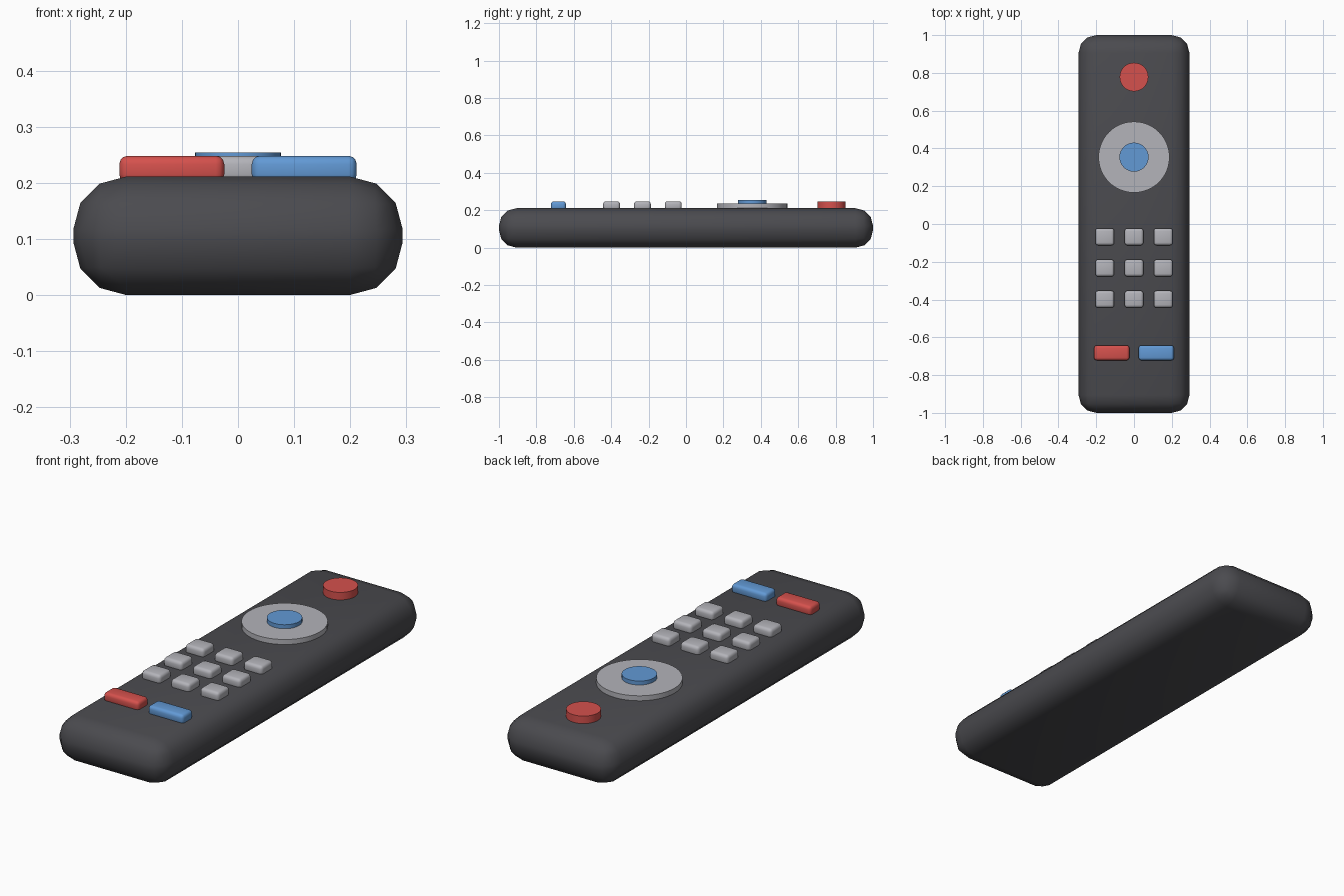
import bpy
import math

if "Cube" in bpy.data.objects:
    bpy.data.objects.remove(bpy.data.objects["Cube"])


def material(name, srgb):
    m = bpy.data.materials.new(name)
    m.diffuse_color = [(c / 255) ** 2.2 for c in srgb] + [1]
    m.use_nodes = True
    m.node_tree.nodes["Principled BSDF"].inputs["Base Color"].default_value = m.diffuse_color
    return m


DARK = material("charcoal plastic", (76, 76, 80))
GREY = material("light grey rubber", (178, 178, 184))
RED = material("red rubber", (212, 82, 78))
BLUE = material("blue rubber", (98, 152, 212))


def finish(name, mat):
    ob = bpy.context.object
    ob.name = name
    ob.data.materials.append(mat)
    return ob


def block(name, mat, center, size, bevel, segments):
    """Box with rounded edges, smooth shaded."""
    bpy.ops.mesh.primitive_cube_add(size=1, location=center)
    ob = finish(name, mat)
    ob.scale = size
    bpy.ops.object.transform_apply(location=False, rotation=False, scale=True)
    mod = ob.modifiers.new("rounded edges", 'BEVEL')
    mod.width, mod.segments = bevel, segments
    bpy.ops.object.modifier_apply(modifier=mod.name)
    bpy.ops.object.shade_smooth_by_angle(angle=math.radians(40))
    return ob


def disc(name, mat, y, radius, z0, z1, sides):
    bpy.ops.mesh.primitive_cylinder_add(vertices=sides, radius=radius, depth=z1 - z0,
                                        location=(0, y, (z0 + z1) / 2))
    finish(name, mat)
    bpy.ops.object.shade_smooth_by_angle(angle=math.radians(30))


TOP = 0.211      # top face of the casing
KEY_TOP = 0.248  # top of the raised keys
SUNK = 0.2       # keys reach slightly into the casing
KEY_Z, KEY_H = (KEY_TOP + SUNK) / 2, KEY_TOP - SUNK

# Casing
block("casing", DARK, (0, 0, TOP / 2), (0.587, 2, TOP), 0.094, 3)

# Power button and navigation pad
disc("power_button", RED, 0.778, 0.076, SUNK, 0.247, 32)
disc("navigation_ring", GREY, 0.354, 0.188, SUNK, 0.235, 48)
disc("select_button", BLUE, 0.354, 0.077, SUNK, 0.254, 32)

# Keypad, three by three
for row in range(3):
    for col in range(3):
        block(f"key_{row + 1}_{col + 1}", GREY,
              ((col - 1) * 0.155, -0.068 - row * 0.165, KEY_Z), (0.1, 0.09, KEY_H), 0.015, 3)

# Wide coloured keys
for name, mat, side in (("red_key", RED, -1), ("blue_key", BLUE, 1)):
    block(name, mat, (side * 0.118, -0.682, KEY_Z), (0.187, 0.08, KEY_H), 0.015, 3)
